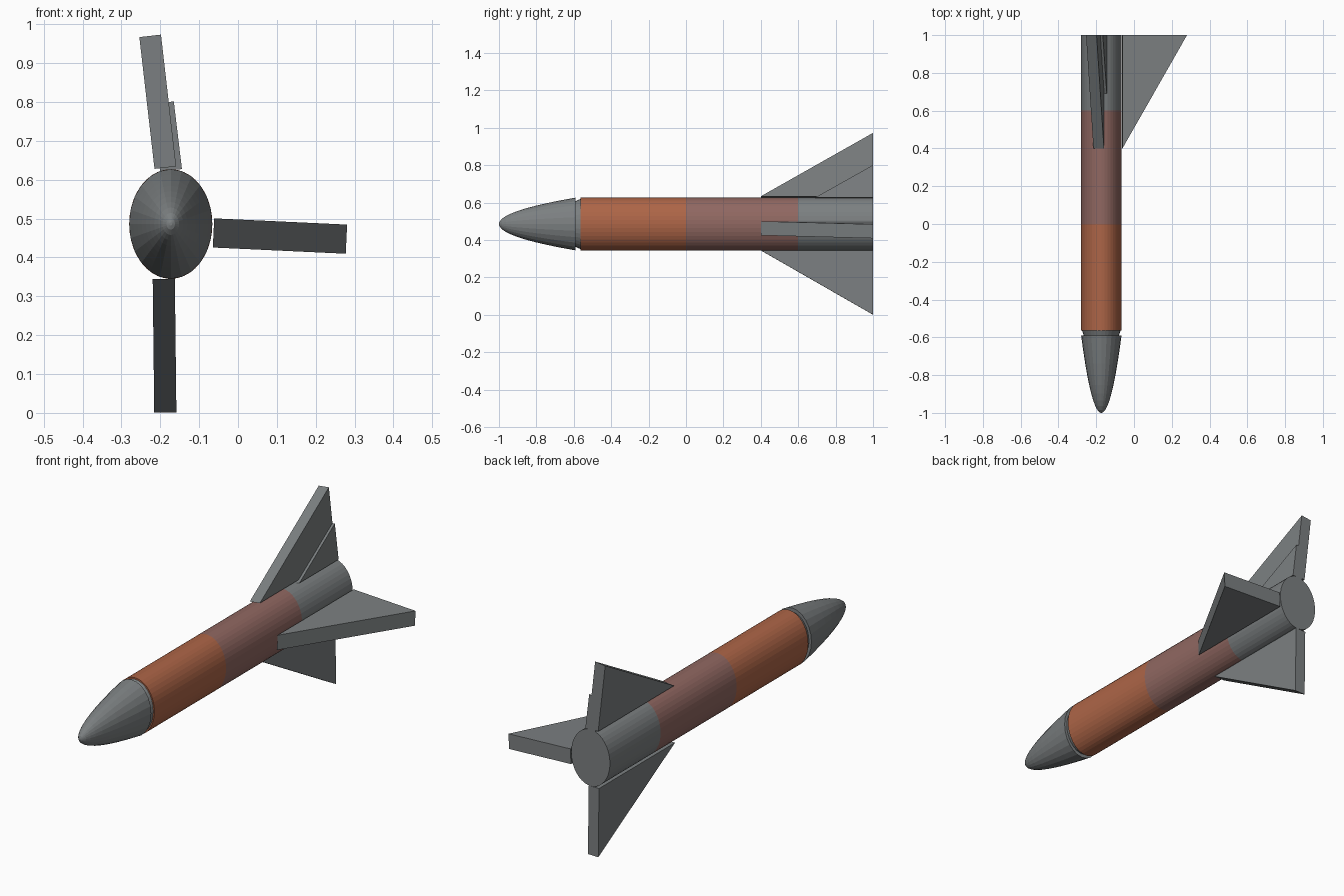
import bpy, bmesh, math
from mathutils import Vector

cube = bpy.data.objects.get("Cube")
if cube:
    bpy.data.objects.remove(cube, do_unlink=True)

CX, CZ = -0.173, 0.486      # body axis
RX, RZ = 0.107, 0.141       # oval cross-section


def material(name, rgb):
    m = bpy.data.materials.new(name)
    m.use_nodes = True
    colour = (*rgb, 1)
    m.diffuse_color = colour
    m.node_tree.nodes["Principled BSDF"].inputs["Base Color"].default_value = colour
    return m


grey = material("grey", (0.20, 0.215, 0.22))
orange = material("burnt orange", (0.42, 0.13, 0.063))
mauve = material("dusty mauve", (0.28, 0.137, 0.12))


def add_object(name, bm, mat):
    bmesh.ops.recalc_face_normals(bm, faces=bm.faces)
    mesh = bpy.data.meshes.new(name)
    bm.to_mesh(mesh)
    bm.free()
    mesh.materials.append(mat)
    ob = bpy.data.objects.new(name, mesh)
    bpy.context.collection.objects.link(ob)
    return ob


def lathe(name, profile, mat, sides):
    """Oval solid along y from (y, relative radius) pairs, capped at both ends."""
    bm = bmesh.new()
    rings = []
    for y, r in profile:
        angles = [2 * math.pi * i / sides for i in range(sides)]
        rings.append([bm.verts.new((CX + RX * r * math.cos(a), y,
                                    CZ + RZ * r * math.sin(a))) for a in angles])
    for a, b in zip(rings, rings[1:]):
        for i in range(sides):
            j = (i + 1) % sides
            bm.faces.new((a[i], a[j], b[j], b[i]))
    bm.faces.new(rings[0])
    bm.faces.new(rings[-1])
    return add_object(name, bm, mat)


def fin(name, base, tip, width, y_front):
    """Triangular slab; base and tip are (x, z) centres of its edges."""
    base, tip = Vector(base), Vector(tip)
    side = (tip - base).orthogonal().normalized() * width / 2
    bm = bmesh.new()
    sides = []
    for s in (-side, side):
        points = ((base + s, y_front), (base + s, 1), (tip + s, 1))
        sides.append([bm.verts.new((p.x, y, p.y)) for p, y in points])
    a, b = sides
    bm.faces.new(a)
    bm.faces.new(b)
    for i in range(3):
        j = (i + 1) % 3
        bm.faces.new((a[i], a[j], b[j], b[i]))
    return add_object(name, bm, grey)


# Rounded nose, collar and three body sections
nose = [(-1 + 0.41 * t * t, t) for t in (0.03, 0.1, 0.2, 0.3, 0.4, 0.5, 0.6, 0.7, 0.8, 0.9, 1)]
lathe("nose_cone", nose, grey, 24)
lathe("nose_collar", [(-0.60, 0.84), (-0.56, 0.96)], grey, 32)
lathe("front_body", [(-0.565, 1), (0, 1)], orange, 40)
lathe("middle_body", [(0, 1), (0.6, 1)], mauve, 40)
lathe("tail_body", [(0.6, 1), (1, 1)], grey, 40)

# Tail fins
fin("top_fin", (-0.187, 0.631), (-0.226, 0.970), 0.056, 0.4)
fin("small_top_fin", (-0.172, 0.624), (-0.193, 0.798), 0.056, 0.69)
fin("side_fin", (-0.063, 0.463), (0.279, 0.447), 0.075, 0.4)
fin("bottom_fin", (-0.191, 0.345), (-0.187, 0.001), 0.057, 0.4)
